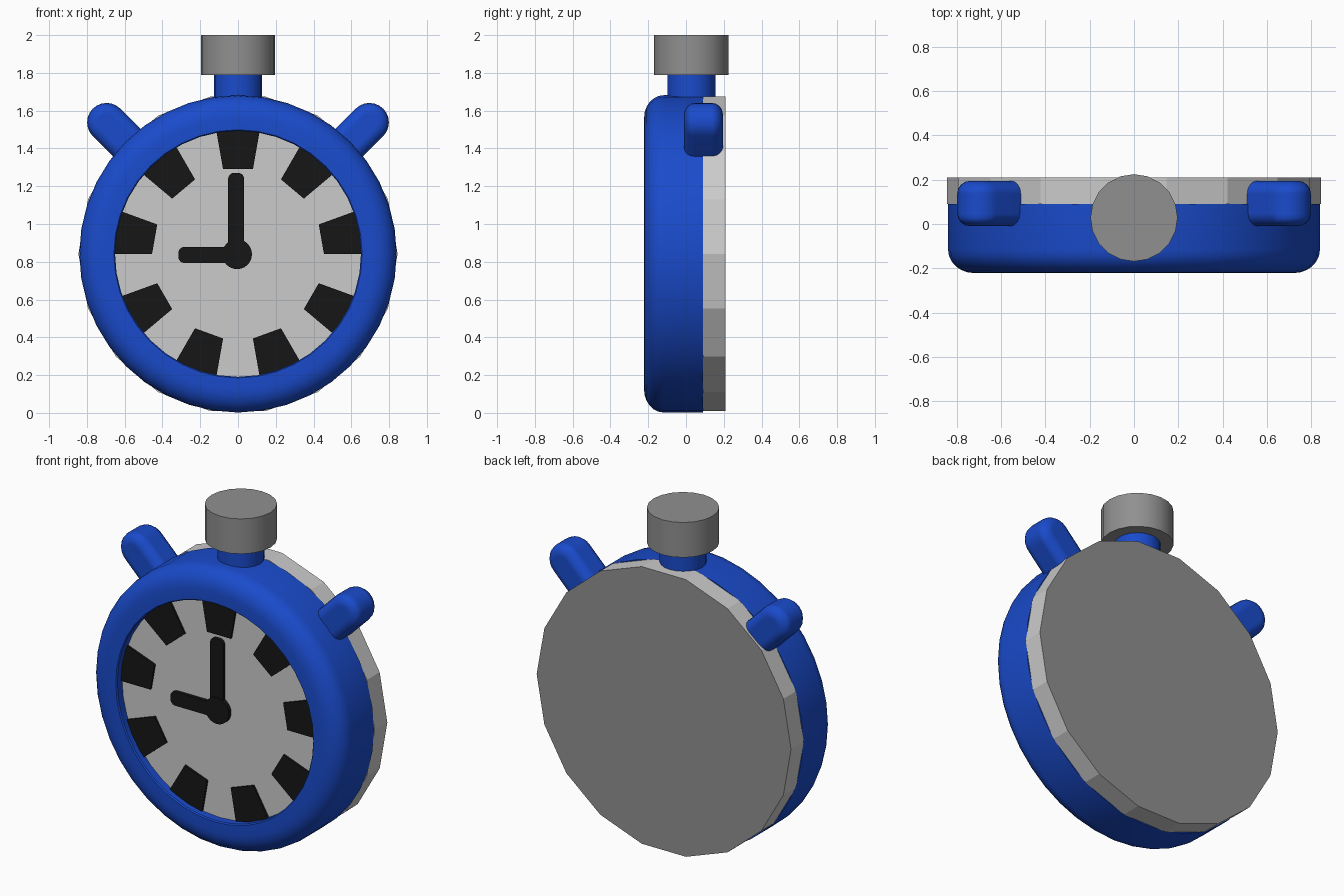
import bpy, bmesh
from math import sin, cos, pi, radians

if "Cube" in bpy.data.objects:
    bpy.data.objects.remove(bpy.data.objects["Cube"])

CZ = 0.842  # height of the dial centre


def material(name, r, g, b):
    m = bpy.data.materials.new(name)
    m.diffuse_color = (r, g, b, 1)
    m.use_nodes = True
    m.node_tree.nodes["Principled BSDF"].inputs["Base Color"].default_value = m.diffuse_color
    return m


blue = material("blue", 0.01, 0.07, 0.6)
black = material("black", 0.008, 0.008, 0.008)
dark = material("dark_grey", 0.28, 0.28, 0.28)
light = material("light_grey", 0.8, 0.8, 0.8)


def finish(name, bm, *mats, smooth=0):
    bmesh.ops.recalc_face_normals(bm, faces=bm.faces)
    mesh = bpy.data.meshes.new(name)
    bm.to_mesh(mesh)
    bm.free()
    for m in mats:
        mesh.materials.append(m)
    ob = bpy.data.objects.new(name, mesh)
    bpy.context.collection.objects.link(ob)
    if smooth:
        bpy.ops.object.select_all(action='DESELECT')
        ob.select_set(True)
        bpy.context.view_layer.objects.active = ob
        bpy.ops.object.shade_smooth_by_angle(angle=radians(smooth))
    return ob


def prism(points, y0, y1):
    """Outline in x, z extruded along y; the y1 end cap is the last face."""
    bm = bmesh.new()
    a, b = [[bm.verts.new((x, y, z)) for x, z in points] for y in (y0, y1)]
    n = len(points)
    for i in range(n):
        j = (i + 1) % n
        bm.faces.new((a[i], a[j], b[j], b[i]))
    bm.faces.new(a)
    bm.faces.new(b)
    bm.faces.ensure_lookup_table()
    return bm


def circle(r, n, cx=0, cz=CZ):
    return [(cx + r * cos(2 * pi * i / n), cz + r * sin(2 * pi * i / n)) for i in range(n)]


def rod(u0, u1, half, r, angle, cx=0, cz=CZ, steps=6):
    """Bar along a direction with its far corners rounded by radius r."""
    pts = [(u0, half), (u0, -half)]
    for side, start in ((-1, -pi / 2), (1, 0)):
        for k in range(steps + 1):
            t = start + k * pi / 2 / steps
            pts.append((u1 - r + r * cos(t), side * (half - r) + r * sin(t)))
    if half - r < 1e-6:
        pts.pop(2 + steps)  # both arcs meet at the tip
    c, s = cos(angle), sin(angle)
    return [(cx + u * c - v * s, cz + u * s + v * c) for u, v in pts]


# Blue case: lathed ring with a rounded front edge
profile = [(0.6, -0.12), (0.651, -0.12), (0.651, -0.215), (0.657, -0.222)]
profile += [(0.72 + 0.12 * sin(t * pi / 12), -0.117 - 0.105 * cos(t * pi / 12)) for t in range(7)]
profile += [(0.84, 0.09), (0.6, 0.09)]
bm = bmesh.new()
N = 40
rings = [[bm.verts.new((r * cos(2 * pi * i / N), y, CZ + r * sin(2 * pi * i / N)))
          for r, y in profile] for i in range(N)]
for i in range(N):
    p, q = rings[i], rings[(i + 1) % N]
    for k in range(len(profile)):
        m = (k + 1) % len(profile)
        bm.faces.new((p[k], p[m], q[m], q[k]))
finish("case", bm, blue, smooth=40)

# Back cover: 18-sided, with a darker inset panel
bm = prism(circle(0.845, 18), 0.09, 0.21)
panel = bm.faces[-1]
bmesh.ops.inset_region(bm, faces=[panel], thickness=0.14)
panel.material_index = 1
finish("back_cover", bm, light, dark)

# Dial plate
finish("dial", prism(circle(0.655, 40), -0.17, -0.12), light)

# Nine dial marks, every 40 degrees from the top
bm = bmesh.new()
for i in range(9):
    mid = radians(90 + 40 * i)
    corners = [(r, mid + d * pi / 18) for r, d in
               ((0.455, -1), (0.658, -1), (0.658, 0), (0.658, 1), (0.455, 1))]
    pts = [(r * cos(a), CZ + r * sin(a)) for r, a in corners]
    front, back = [[bm.verts.new((x, y, z)) for x, z in pts] for y in (-0.182, -0.16)]
    bm.faces.new(front)
    bm.faces.new(back)
    for k in range(5):
        m = (k + 1) % 5
        bm.faces.new((front[k], front[m], back[m], back[k]))
finish("dial_marks", bm, black)

# Hands and hub
finish("long_hand", prism(rod(0, 0.428, 0.042, 0.03, pi / 2, cx=-0.01), -0.19, -0.16), black, smooth=30)
finish("short_hand", prism(rod(0, 0.31, 0.042, 0.03, pi, cx=-0.005, cz=0.836), -0.19, -0.16), black, smooth=30)
finish("hand_hub", prism(circle(0.079, 24, -0.005, 0.84), -0.195, -0.16), black, smooth=30)

# Side buttons: rounded pegs at 45 degrees
for side, angle in (("right", 45), ("left", 135)):
    ob = finish(side + "_button", prism(rod(0.72, 1.087, 0.103, 0.103, radians(angle)), -0.01, 0.195), blue)
    for p in ob.data.polygons:
        p.use_smooth = True
    bev = ob.modifiers.new("soft_edges", 'BEVEL')
    bev.width = 0.058
    bev.segments = 4
    bev.limit_method = 'ANGLE'
    bev.angle_limit = radians(40)
    bev.use_clamp_overlap = False
    bev.harden_normals = True


# Crown stem and crown
def upright(name, r, z0, z1, n, mat):
    bpy.ops.mesh.primitive_cylinder_add(vertices=n, radius=r, depth=z1 - z0,
                                        location=(0, 0.028, (z0 + z1) / 2))
    ob = bpy.context.object
    ob.name = name
    ob.data.materials.append(mat)
    bpy.ops.object.shade_smooth_by_angle(angle=radians(30))


upright("crown_stem", 0.127, 1.58, 1.8, 20, blue)
upright("crown", 0.197, 1.79, 2.0, 20, dark)
